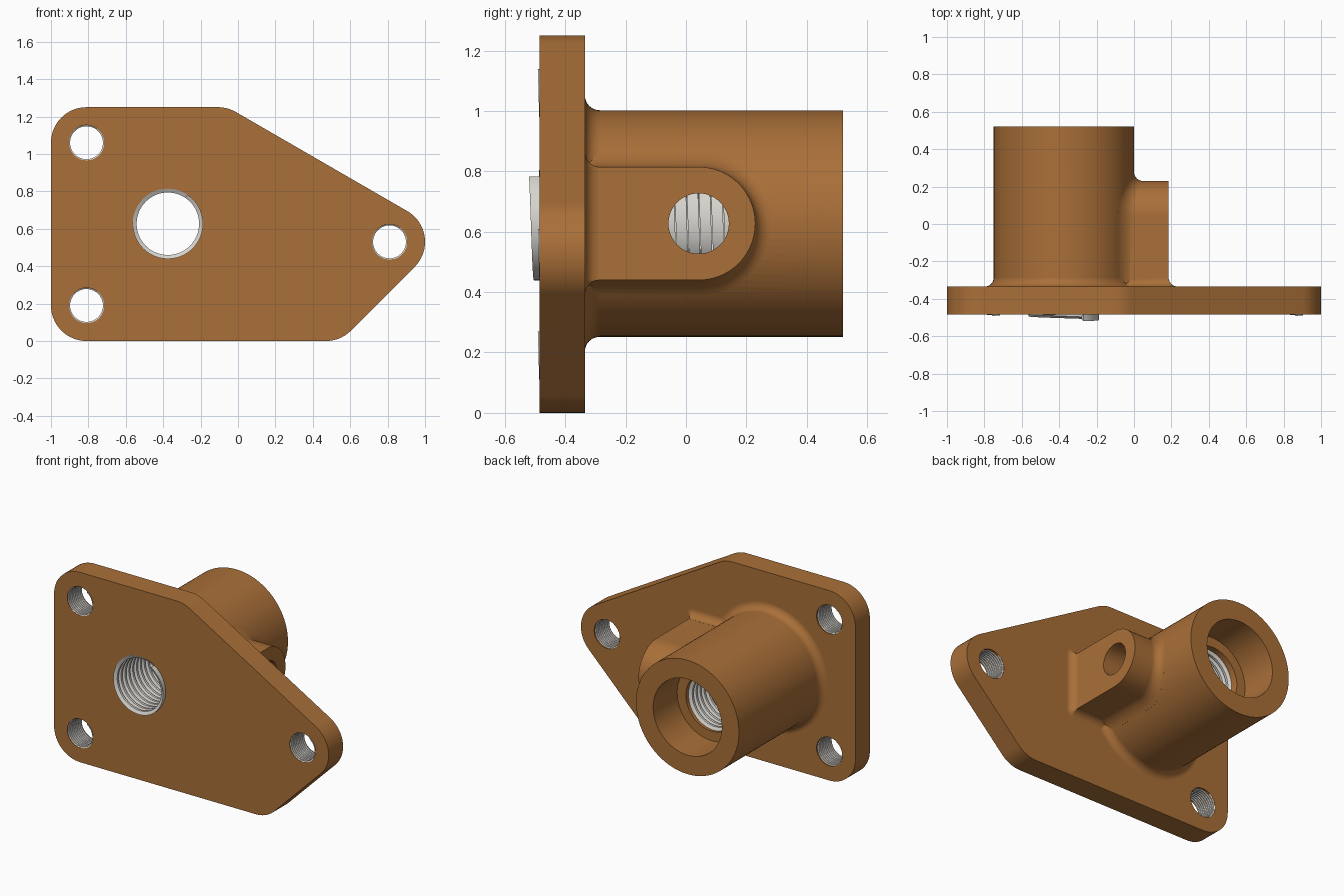
import bpy, bmesh, math
from math import cos, sin, pi, radians, sqrt

if "Cube" in bpy.data.objects:
    bpy.data.objects.remove(bpy.data.objects["Cube"])

FRONT, BACK = -0.485, -0.335      # plate faces
CX, CZ, CR = -0.375, 0.627, 0.375  # barrel axis and radius
FIL = 0.05                        # fillet radius


def material(name, rgb):
    m = bpy.data.materials.new(name)
    m.diffuse_color = (*rgb, 1)
    m.use_nodes = True
    m.node_tree.nodes["Principled BSDF"].inputs["Base Color"].default_value = m.diffuse_color
    return m


BROWN = material("bronze brown", (0.40, 0.16, 0.04))
GREY = material("light grey", (0.68, 0.66, 0.62))


def loft(name, rings, mat):
    """Closed solid through a list of equal-length point rings."""
    bm = bmesh.new()
    vs = [[bm.verts.new(p) for p in r] for r in rings]
    n = len(vs[0])
    for a, b in zip(vs, vs[1:]):
        for i in range(n):
            j = (i + 1) % n
            bm.faces.new((a[i], a[j], b[j], b[i]))
    bm.faces.new(vs[0])
    bm.faces.new(vs[-1])
    bmesh.ops.recalc_face_normals(bm, faces=bm.faces)
    me = bpy.data.meshes.new(name)
    bm.to_mesh(me)
    bm.free()
    me.materials.append(mat)
    ob = bpy.data.objects.new(name, me)
    bpy.context.collection.objects.link(ob)
    return ob


def lathe(name, x, z, prof, n=96):
    """Round solid along y from (radius, y) pairs."""
    return loft(name, [[(x + r * cos(2 * pi * i / n), y, z + r * sin(2 * pi * i / n))
                        for i in range(n)] for r, y in prof], BROWN)


def arc(cx, cz, r, a0, a1, n):
    return [(cx + r * cos(radians(a0 + (a1 - a0) * i / n)),
             cz + r * sin(radians(a0 + (a1 - a0) * i / n))) for i in range(n + 1)]


def activate(ob):
    bpy.ops.object.select_all(action='DESELECT')
    ob.select_set(True)
    bpy.context.view_layer.objects.active = ob


def combine(ob, other, op):
    activate(ob)
    m = ob.modifiers.new("bool", 'BOOLEAN')
    m.operation, m.object, m.solver = op, other, 'EXACT'
    bpy.ops.object.modifier_apply(modifier=m.name)
    bpy.data.objects.remove(other)


def thread(name, x, z, r_in, r_out, y0, y1, pitch, a0, seg=48):
    """Helical thread ribbon with a trapezoid section."""
    w, c = pitch * 0.93, pitch * 0.28
    sect = [(r_out, 0), (r_out, w), (r_in, w - c), (r_in, c)]
    steps = int((y1 - y0 - w) / pitch * seg)
    rings = []
    for k in range(steps + 1):
        a, y = radians(a0) - 2 * pi * k / seg, y0 + pitch * k / seg
        rings.append([(x + r * cos(a), y + h, z + r * sin(a)) for r, h in sect])
    ob = loft(name, rings, GREY)
    activate(ob)
    bpy.ops.object.shade_smooth_by_angle(angle=radians(25))


# Mounting plate: rounded polygon
outline = []
for cx, cz, a0, a1 in ((-0.81, 0.19, 180, 270), (0.47, 0.19, 270, 315), (0.81, 0.53, 315, 420),
                       (-0.107, 1.06, 60, 90), (-0.81, 1.06, 90, 180)):
    outline += arc(cx, cz, 0.19, a0, a1, 16)
body = loft("flange_body", [[(x, y, z) for x, z in outline] for y in (FRONT, BACK)], BROWN)

# Barrel with concave fillet at the plate
prof = [(CR + FIL, -0.41)]
for k in range(9):
    t = pi / 2 * (1 - k / 8)
    prof.append((CR + FIL * (1 - cos(t)), BACK + FIL * (1 - sin(t))))
barrel = lathe("barrel", CX, CZ, prof + [(CR, 0.52)])

# Side boss: stadium outline flaring into the barrel
BY, BR = 0.042, 0.1875
stadium = [((BY + BR * cos(t), CZ + BR * sin(t)), (cos(t), sin(t)))
           for t in [radians(-90 + 180 * i / 40) for i in range(41)]]
stadium = ([((-0.40, CZ - BR), (0, -1))] + stadium + [((-0.40, CZ + BR), (0, 1))])


def boss_ring(d, h, x=None):
    ring = []
    for (y, z), (ny, nz) in stadium:
        y2, z2 = y + ny * d, z + nz * d
        surf = CX + sqrt(CR ** 2 - (z2 - CZ) ** 2) + h
        ring.append((surf if x is None else x, y2, z2))
    return ring


rings = [boss_ring(0, 0, 0.185)]
for k in range(9):
    t = pi / 2 * k / 8
    rings.append(boss_ring(FIL * (1 - cos(t)), FIL * (1 - sin(t))))
rings.append(boss_ring(FIL, 0, -0.12))
boss = loft("boss", rings, BROWN)


# Fillet where the boss meets the plate
def foot_ring(d, y):
    pts = []
    for x, z, a in ((CX, CZ - BR, 180), (0.185, CZ - BR, 270),
                    (0.185, CZ + BR, 0), (CX, CZ + BR, 90)):
        pts += arc(x, z, d, a, a + 90, 8)
    return [(px, y, pz) for px, pz in pts]


foot = [foot_ring(FIL, -0.42)]
for k in range(9):
    t = pi / 2 - (pi / 2 - 0.14) * k / 8
    foot.append(foot_ring(FIL * (1 - cos(t)), BACK + FIL * (1 - sin(t))))
foot = loft("boss_foot", foot, BROWN)

for part in (barrel, boss, foot):
    combine(body, part, 'UNION')

# Bore, counterbore, bolt holes and side port
BOLTS = ((-0.81, 0.19), (-0.81, 1.06), (0.81, 0.53))
combine(body, lathe("bore", CX, CZ, [(0.187, -0.7), (0.187, 0.27), (0.25, 0.27), (0.25, 0.7)]),
        'DIFFERENCE')
for x, z in BOLTS:
    combine(body, lathe("hole", x, z, [(0.094, -0.7), (0.094, 0)], 48), 'DIFFERENCE')
port = [[(x, BY + 0.1 * cos(2 * pi * i / 48), CZ + 0.1 * sin(2 * pi * i / 48))
         for i in range(48)] for x in (CX, 0.4)]
combine(body, loft("port", port, BROWN), 'DIFFERENCE')

activate(body)
bpy.ops.object.shade_smooth_by_angle(angle=radians(30))
wn = body.modifiers.new("weighted", 'WEIGHTED_NORMAL')
wn.keep_sharp = True

# Threads
thread("main_thread", CX, CZ, 0.167, 0.188, -0.52, 0.26, 0.04, 56, 64)
for i, (x, z) in enumerate(BOLTS):
    thread(f"bolt_thread_{i + 1}", x, z, 0.088, 0.095, -0.491, BACK, 0.016, 56)
